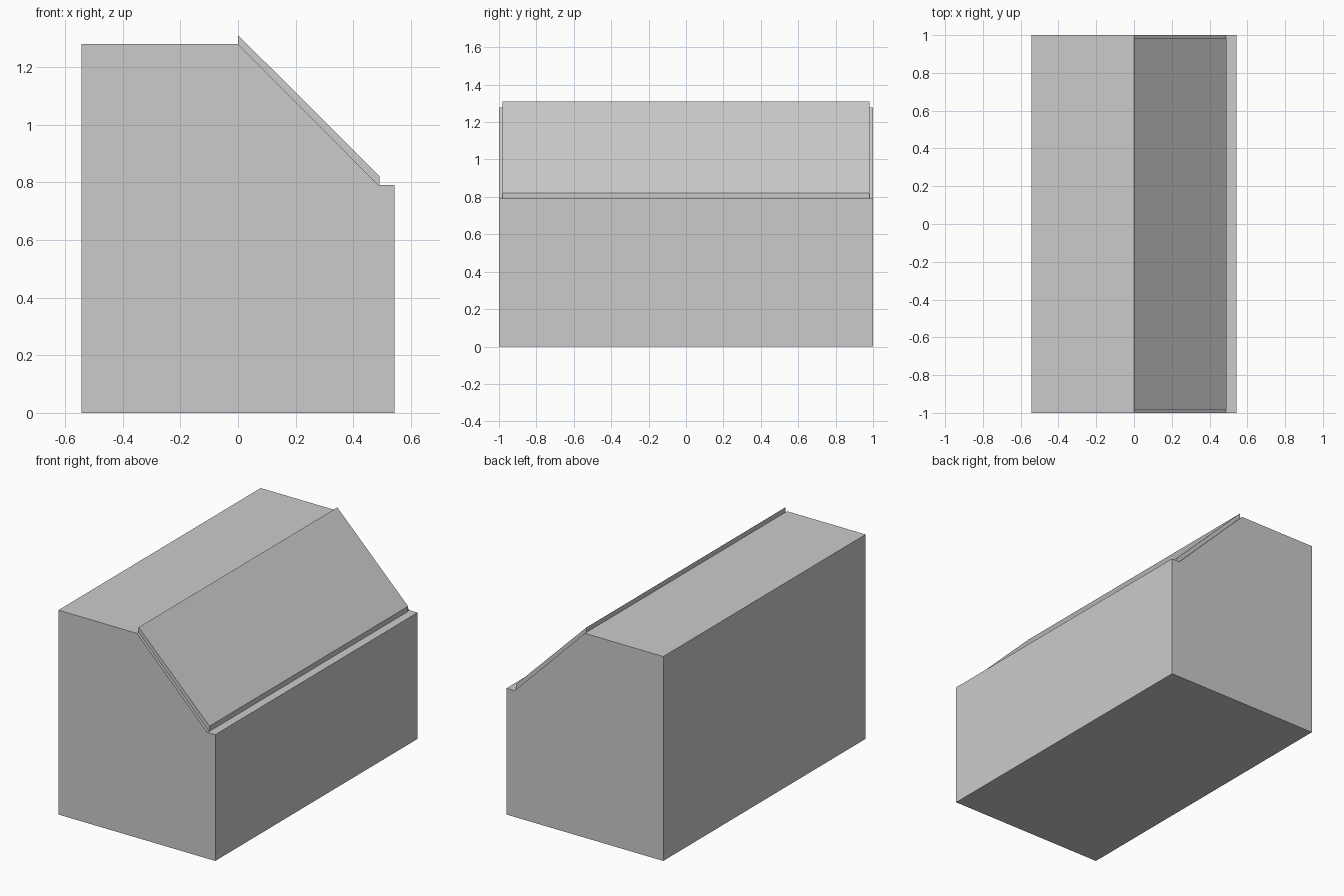
import bpy
import bmesh

if "Cube" in bpy.data.objects:
    bpy.data.objects.remove(bpy.data.objects["Cube"])


def prism(name, profile, half_length):
    """Extrude an x/z profile symmetrically along y."""
    bm = bmesh.new()
    face = bm.faces.new([bm.verts.new((x, -half_length, z)) for x, z in profile])
    ext = bmesh.ops.extrude_face_region(bm, geom=[face])
    verts = [v for v in ext["geom"] if isinstance(v, bmesh.types.BMVert)]
    bmesh.ops.translate(bm, vec=(0, 2 * half_length, 0), verts=verts)
    bmesh.ops.recalc_face_normals(bm, faces=bm.faces[:])
    mesh = bpy.data.meshes.new(name)
    bm.to_mesh(mesh)
    bm.free()
    obj = bpy.data.objects.new(name, mesh)
    bpy.context.collection.objects.link(obj)
    return obj


# Body with a flat top, sloped front and narrow ledge
prism("cabinet_body", [(-0.543, 0), (0.543, 0), (0.543, 0.79), (0.487, 0.79),
                       (0, 1.279), (-0.543, 1.279)], 1.0)

# Thin lid lying on the slope, slightly inset at both ends
prism("sloped_lid", [(0, 1.279), (0.487, 0.79), (0.49, 0.79),
                     (0.49, 0.822), (0, 1.31)], 0.982)
